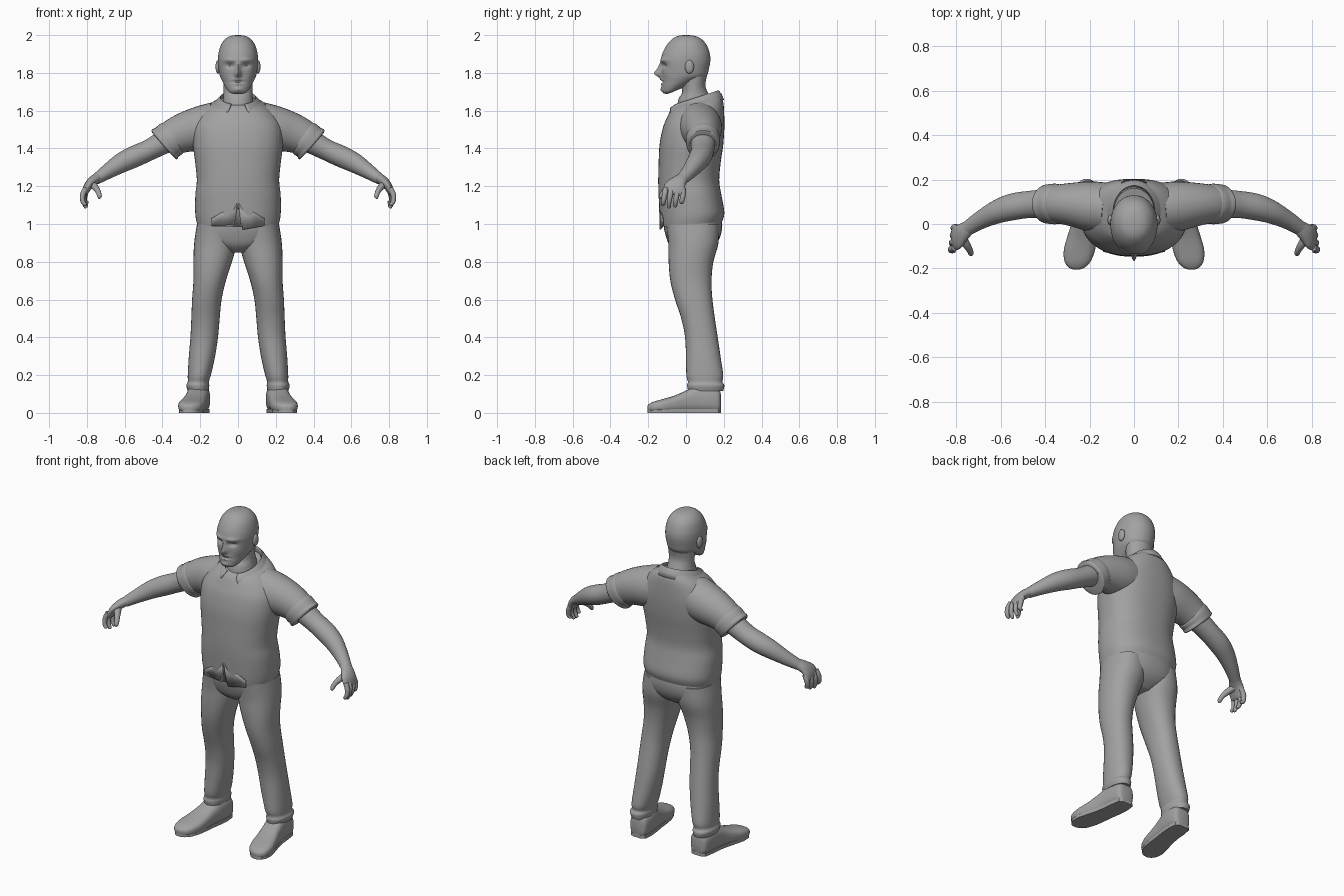
import bpy, bmesh, math
from mathutils import Vector

grey = bpy.data.materials.new("grey")
grey.diffuse_color = (0.36, 0.36, 0.36, 1)


def finish(name, bm, angle=50):
    bmesh.ops.recalc_face_normals(bm, faces=bm.faces)
    me = bpy.data.meshes.new(name)
    bm.to_mesh(me)
    bm.free()
    ob = bpy.data.objects.new(name, me)
    bpy.context.collection.objects.link(ob)
    me.materials.append(grey)
    bpy.ops.object.select_all(action='DESELECT')
    bpy.context.view_layer.objects.active = ob
    ob.select_set(True)
    bpy.ops.object.shade_smooth_by_angle(angle=math.radians(angle))
    return ob


def loft(name, rings, n=32, steps=4, power=2.0, shape=None):
    """Skin through rings (centre, half axis U, half axis V), splined along the path."""
    P = [rings[0]] + rings + [rings[-1]]
    dense = []
    for i in range(1, len(P) - 2):
        for s in range(steps):
            t = s / steps
            dense.append([0.5 * (2 * b + (c - a) * t + (2 * a - 5 * b + 4 * c - d) * t * t
                                 + (3 * b - a - 3 * c + d) * t ** 3)
                          for a, b, c, d in zip(P[i - 1], P[i], P[i + 1], P[i + 2])])
    dense.append(rings[-1])
    bm = bmesh.new()
    rows = []
    for c, u, v in dense:
        row = []
        for k in range(n):
            a = 2 * math.pi * k / n
            ca, sa = math.cos(a), math.sin(a)
            p = (c + u * math.copysign(abs(ca) ** (2 / power), ca)
                 + v * math.copysign(abs(sa) ** (2 / power), sa))
            row.append(bm.verts.new(shape(p) if shape else p))
        rows.append(row)
    for r, q in zip(rows, rows[1:]):
        for k in range(n):
            bm.faces.new((r[k], r[(k + 1) % n], q[(k + 1) % n], q[k]))
    bm.faces.new(rows[0])
    bm.faces.new(rows[-1])
    return finish(name, bm)


def level(x, rx, yf, yb, zf, zb=None):
    """Ring from a front point to a back point, with half width rx."""
    f, b = Vector((x, yf, zf)), Vector((x, yb, zf if zb is None else zb))
    return ((f + b) / 2, Vector((rx, 0, 0)), (b - f) / 2)


def tube(name, pts, **kw):
    """Limb through (x, y, z, radius in depth, radius across)."""
    c = [Vector(p[:3]) for p in pts]
    rings = []
    for i, p in enumerate(pts):
        t = (c[min(i + 1, len(c) - 1)] - c[max(i - 1, 0)]).normalized()
        u = (Vector((0, 1, 0)) - t * t.y).normalized()
        rings.append((c[i], u * p[3], t.cross(u) * p[4]))
    return loft(name, rings, **kw)


def ball(name, loc, size):
    bm = bmesh.new()
    bmesh.ops.create_uvsphere(bm, u_segments=20, v_segments=12, radius=1)
    for v in bm.verts:
        v.co = Vector(loc) + Vector([a * b for a, b in zip(v.co, size)])
    return finish(name, bm)


# head, with facial relief: (x, z, width, height, forward amount)
RELIEF = [(0, 1.795, .014, .020, .036), (0, 1.825, .010, .025, .018),
          (.045, 1.868, .035, .010, .010), (.042, 1.838, .022, .012, -.016),
          (.065, 1.79, .02, .025, .004), (0, 1.752, .03, .005, -.007),
          (0, 1.765, .025, .006, .006), (0, 1.74, .022, .006, .005),
          (0, 1.712, .025, .012, .008)]


def face(p):
    p = p.copy()
    if p.y < -.03:
        p.y -= sum(d * math.exp(-((abs(p.x) - x) / w) ** 2 - ((p.z - z) / h) ** 2)
                   for x, z, w, h, d in RELIEF) * min(1, (-.03 - p.y) / .04)
    return p


HEAD = [(.035, -.10, -.065, 1.688, 1.70), (.052, -.122, -.03, 1.695, 1.715),
        (.069, -.128, .02, 1.72, 1.74), (.084, -.128, .075, 1.75, 1.765),
        (.096, -.128, .110, 1.785), (.103, -.13, .122, 1.825), (.106, -.132, .129, 1.87),
        (.102, -.122, .124, 1.91), (.088, -.098, .106, 1.953), (.062, -.067, .075, 1.984),
        (.033, -.036, .04, 1.997), (.004, -.004, .004, 2.0)]
loft("head", [level(0, *r) for r in HEAD], n=96, steps=7, power=2.1, shape=face)
loft("neck", [level(0, *r) for r in [(.09, -.055, .15, 1.58, 1.62), (.078, -.04, .122, 1.66, 1.68),
                                     (.076, -.02, .103, 1.70, 1.73), (.08, -.03, .11, 1.78)]])

# shirt body
SHIRT = [(.216, -.132, .190, .985, 1.01), (.226, -.138, .203, 1.04, 1.06),
         (.226, -.145, .188, 1.15), (.218, -.147, .176, 1.23), (.226, -.145, .183, 1.32),
         (.238, -.140, .197, 1.42), (.236, -.122, .203, 1.51), (.205, -.100, .202, 1.565, 1.585),
         (.158, -.080, .197, 1.605, 1.645), (.105, -.062, .182, 1.625, 1.685)]
shirt = loft("shirt", [level(0, *r) for r in SHIRT], n=64, steps=5, power=2.35)

# notch at the bottom of the shirt opening
bm = bmesh.new()
ends = [[bm.verts.new((x, y, z)) for x, z in ((-.028, .95), (.022, .95), (0, 1.10))]
        for y in (-.3, -.122)]
bm.faces.new(ends[0])
bm.faces.new(ends[1][::-1])
for k in range(3):
    bm.faces.new((ends[0][k], ends[1][k], ends[1][(k + 1) % 3], ends[0][(k + 1) % 3]))
cutter = finish("notch_cutter", bm)
cutter.hide_render = True
cutter.hide_set(True)
cut = shirt.modifiers.new("notch", 'BOOLEAN')
cut.object, cut.operation, cut.solver = cutter, 'DIFFERENCE', 'EXACT'

# shirt front flaps hanging to a point, and the button edge
for side, low in ((-1, .995), (1, .97)):
    bm = bmesh.new()
    pts = [(.003, -.143, 1.11), (.026, -.139, low), (.14, -.124, .99), (.14, -.126, 1.03)]
    bm.faces.new([bm.verts.new((side * x, y, z)) for x, y, z in pts])
    flap = finish("shirt_flap", bm)
    flap.modifiers.new("thickness", 'SOLIDIFY').thickness = .006

# collar: open band round the neck, falling into two points at the front
bm = bmesh.new()
rows = []
N = 40
for k in range(N + 1):
    a = math.radians(-158 + 316 * k / N)          # 0 is the back
    sx, cy = math.sin(a), math.cos(a)
    front = (1 - cy) / 2
    tip = max(0, (abs(a) - 2.1) / .66)
    z = 1.708 - .075 * front
    rows.append([bm.verts.new(p) for p in (
        (.088 * sx, .055 + .105 * cy, z - .03), (.094 * sx, .055 + .118 * cy, z),
        (.118 * sx, .052 + .138 * cy - .01 * tip, z - .022),
        ((.138 + .05 * tip) * sx, .05 + .151 * cy + .008 * tip, z - .05 - .022 * tip))])
for r, q in zip(rows, rows[1:]):
    for j in range(3):
        bm.faces.new((r[j], r[j + 1], q[j + 1], q[j]))
finish("collar", bm, 60).modifiers.new("thickness", 'SOLIDIFY').thickness = .006

# seat of the trousers
HIPS = [(.205, -.115, .185, 1.06), (.216, -.118, .192, .99), (.212, -.105, .180, .93),
        (.15, -.085, .150, .885), (.06, -.045, .10, .85)]
loft("hips", [level(0, *r) for r in HIPS], n=48, power=2.3)

LEG = [(.112, .105, -.105, .175, 1.0), (.119, .113, -.094, .172, .90), (.134, .102, -.092, .145, .80),
       (.150, .086, -.083, .135, .70), (.165, .078, -.058, .140, .60), (.172, .075, -.025, .153, .50),
       (.179, .073, -.005, .168, .40), (.192, .069, .0, .184, .29), (.205, .061, .002, .197, .20),
       (.210, .056, .010, .192, .165), (.213, .061, .006, .203, .145), (.211, .055, .012, .197, .115)]
SHOE = [(.205, .030, .184, .02, .10), (.205, .052, .172, .0, .13), (.207, .060, .12, .0, .145),
        (.212, .060, .06, .0, .145), (.222, .061, .0, .0, .118), (.234, .067, -.06, .0, .092),
        (.246, .070, -.12, .0, .074), (.254, .058, -.17, .002, .060), (.258, .034, -.197, .008, .046),
        (.259, .012, -.205, .018, .035)]
ARM = [(.30, .09, 1.475, .068, .066), (.38, .09, 1.44, .066, .063), (.47, .088, 1.392, .061, .056),
       (.55, .076, 1.356, .060, .057), (.62, .053, 1.322, .052, .052), (.69, .018, 1.278, .041, .040),
       (.75, -.02, 1.238, .033, .029)]
SLEEVE = [(.12, .07, 1.52, .115, .125), (.20, .08, 1.505, .112, .118), (.28, .088, 1.485, .098, .106),
          (.34, .09, 1.46, .088, .096), (.385, .09, 1.43, .083, .088)]
CUFF = [(.335, .09, 1.462, .086, .088), (.35, .09, 1.452, .091, .099), (.375, .09, 1.434, .090, .097),
        (.395, .09, 1.416, .084, .090), (.393, .09, 1.418, .06, .065)]
PALM = [(.74, -.012, 1.247, .032, .027), (.772, -.038, 1.225, .042, .026),
        (.795, -.058, 1.198, .056, .022), (.808, -.064, 1.168, .056, .016), (.811, -.066, 1.155, .05, .009)]

for side, s in (("left", 1), ("right", -1)):
    # trouser leg and shoe
    loft(side + "_trouser_leg", [level(s * r[0], *r[1:]) for r in LEG], power=2.2)
    loft(side + "_shoe", [(Vector((s * x, y, (a + b) / 2)), Vector((w, 0, 0)), Vector((0, 0, (b - a) / 2)))
                          for x, w, y, a, b in SHOE], power=2.7)
    bm = bmesh.new()                              # flat sole
    bm.faces.new([bm.verts.new((s * x + d * w * .93, y, 0)) for d, row in ((1, SHOE), (-1, SHOE[::-1]))
                  for x, w, y, a, b in row])
    for v in bmesh.ops.extrude_face_region(bm, geom=bm.faces[:])['geom']:
        if isinstance(v, bmesh.types.BMVert):
            v.co.z = .02
    finish(side + "_sole", bm, 30)

    # arm, sleeve, rolled cuff, palm
    for name, pts in (("arm", ARM), ("sleeve", SLEEVE), ("sleeve_cuff", CUFF), ("palm", PALM)):
        tube(side + "_" + name, [(s * p[0],) + p[1:] for p in pts], n=32)
    # fingers, front to back
    for k, (y, z) in enumerate(((-.113, 1.098), (-.083, 1.085), (-.049, 1.09), (-.016, 1.108))):
        x = .822 - .004 * k
        tube(side + "_finger", [(s * (x - .015), y * .95, 1.19, .014, .014),
                                (s * x, y, 1.155, .0145, .0145), (s * x, y - .006, 1.12, .0125, .0125),
                                (s * (x - .012), y - .008, z + .005, .010, .010),
                                (s * (x - .015), y - .008, z, .004, .004)], n=14)
    tube(side + "_thumb", [(s * .78, -.05, 1.215, .024, .02), (s * .757, -.088, 1.195, .019, .018),
                           (s * .74, -.116, 1.170, .015, .014), (s * .733, -.133, 1.146, .012, .012),
                           (s * .734, -.137, 1.134, .004, .004)], n=14)
    # ear
    ball(side + "_ear", (s * .106, .018, 1.832), (.013, .024, .036))
